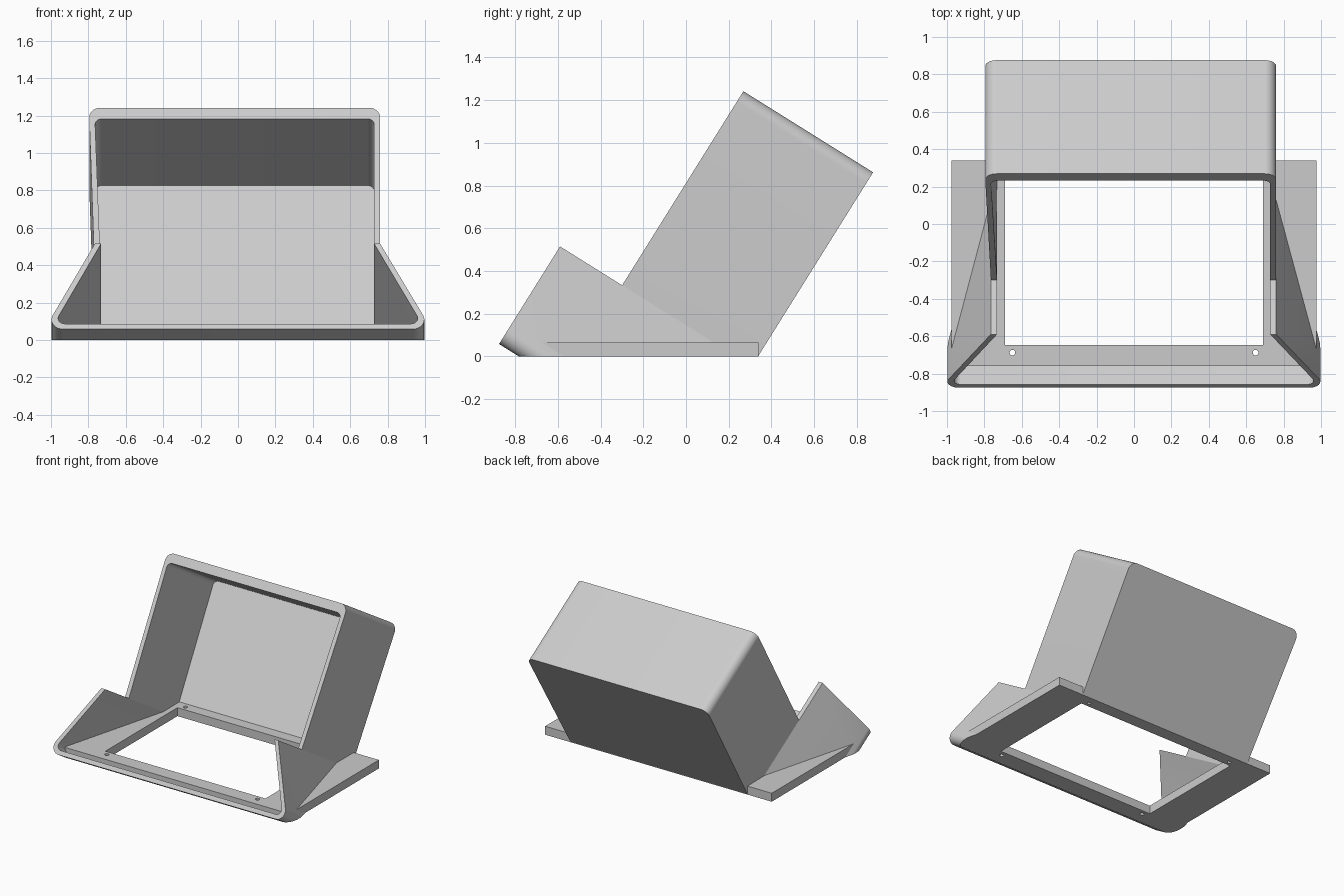
import bpy, bmesh, math
from mathutils import Vector

cube = bpy.data.objects.get("Cube")
if cube:
    bpy.data.objects.remove(cube)

gray = bpy.data.materials.new("light gray")
gray.use_nodes = True
gray.diffuse_color = (0.6, 0.6, 0.6, 1)
gray.node_tree.nodes["Principled BSDF"].inputs["Base Color"].default_value = (0.6, 0.6, 0.6, 1)

# Tilted frame: s runs up the sloping screen face, n runs back into the housing
UP = Vector((0, 0.53, 0.848))
BACK = Vector((0, 0.848, -0.53))


def tilted(x, s, n):
    return Vector((x, 0, 0)) + UP * s + BACK * n


def rounded(corners, segments=10):
    """Outline from (x, s, radius) corners, with circular fillets."""
    outline = []
    for i, (x, s, radius) in enumerate(corners):
        p = Vector((x, s))
        if radius == 0:
            outline.append(p)
            continue
        a = (Vector(corners[i - 1][:2]) - p).normalized()
        b = (Vector(corners[(i + 1) % len(corners)][:2]) - p).normalized()
        half = a.angle(b) / 2
        centre = p + (a + b).normalized() * radius / math.sin(half)
        start = p + a * radius / math.tan(half) - centre
        end = p + b * radius / math.tan(half) - centre
        sweep = math.pi - 2 * half
        for k in range(segments + 1):
            t = k / segments
            outline.append(centre + (start * math.sin((1 - t) * sweep)
                                     + end * math.sin(t * sweep)) / math.sin(sweep))
    return outline


def new_object(name, bm):
    bmesh.ops.recalc_face_normals(bm, faces=bm.faces)
    mesh = bpy.data.meshes.new(name)
    bm.to_mesh(mesh)
    bm.free()
    mesh.materials.append(gray)
    obj = bpy.data.objects.new(name, mesh)
    bpy.context.collection.objects.link(obj)
    return obj


def prism(name, outline, n0, n1):
    """Extrude an outline straight back along the tilted axis."""
    bm = bmesh.new()
    rings = [[bm.verts.new(tilted(p[0], p[1], n)) for p in outline] for n in (n0, n1)]
    for ring in rings:
        bm.faces.new(ring)
    for i in range(len(outline)):
        bm.faces.new((rings[0][i - 1], rings[0][i], rings[1][i], rings[1][i - 1]))
    return new_object(name, bm)


def box(name, low, high):
    bm = bmesh.new()
    bmesh.ops.create_cube(bm, size=1)
    for v in bm.verts:
        v.co = [(h if c > 0 else l) for c, l, h in zip(v.co, low, high)]
    return new_object(name, bm)


def cut(obj, cutter):
    cutter.hide_render = True
    mod = obj.modifiers.new("cut", "BOOLEAN")
    mod.operation = "DIFFERENCE"
    mod.solver = "EXACT"
    mod.object = cutter
    bpy.context.view_layer.objects.active = obj
    bpy.ops.object.modifier_apply(modifier=mod.name)
    bpy.data.objects.remove(cutter)


# Housing: hood above, flared skirt below, hollow with a closed back
SHOULDER = 0.124
outer = rounded([(1.034, -0.4145, 0.06), (0.76, SHOULDER, 0), (0.76, 1.195, 0.06),
                 (-0.797, 1.195, 0.06), (-0.765, SHOULDER, 0), (-1.034, -0.4145, 0.06)])
inner = rounded([(0.983, -0.381, 0.035), (0.728, SHOULDER, 0), (0.728, 1.125, 0.035),
                 (-0.765, 1.125, 0.035), (-0.732, SHOULDER, 0), (-0.983, -0.381, 0.035)])
housing = prism("housing", outer, -0.773, 0.286)
cut(housing, prism("cavity_cutter", inner, -1.0, 0.242))

# Step the hood back behind the skirt, then trim flat at the ground
step = [(-1.5, SHOULDER), (1.5, SHOULDER), (1.5, 1.6), (-1.5, 1.6)]
cut(housing, prism("step_cutter", step, -1.2, -0.43))
cut(housing, box("ground_cutter", (-2, -2, -2), (2, 2, 0)))

# Base plate with a large opening and four screw holes
base_plate = box("base_plate", (-0.977, -0.76, 0), (0.977, 0.34, 0.066))
cut(base_plate, box("opening_cutter", (-0.69, -0.648, -0.1), (0.69, 0.24, 0.2)))
for x in (-0.65, 0.65):
    for y in (-0.688, 0.28):
        bm = bmesh.new()
        bmesh.ops.create_cone(bm, cap_ends=True, segments=20, radius1=0.015,
                              radius2=0.015, depth=0.4)
        bmesh.ops.translate(bm, verts=bm.verts, vec=(x, y, 0))
        cut(base_plate, new_object("screw_hole_cutter", bm))

# Smooth the fillets and keep the hard edges crisp
for obj in (housing, base_plate):
    bpy.ops.object.select_all(action="DESELECT")
    obj.select_set(True)
    bpy.context.view_layer.objects.active = obj
    bpy.ops.object.shade_smooth_by_angle(angle=math.radians(25))
